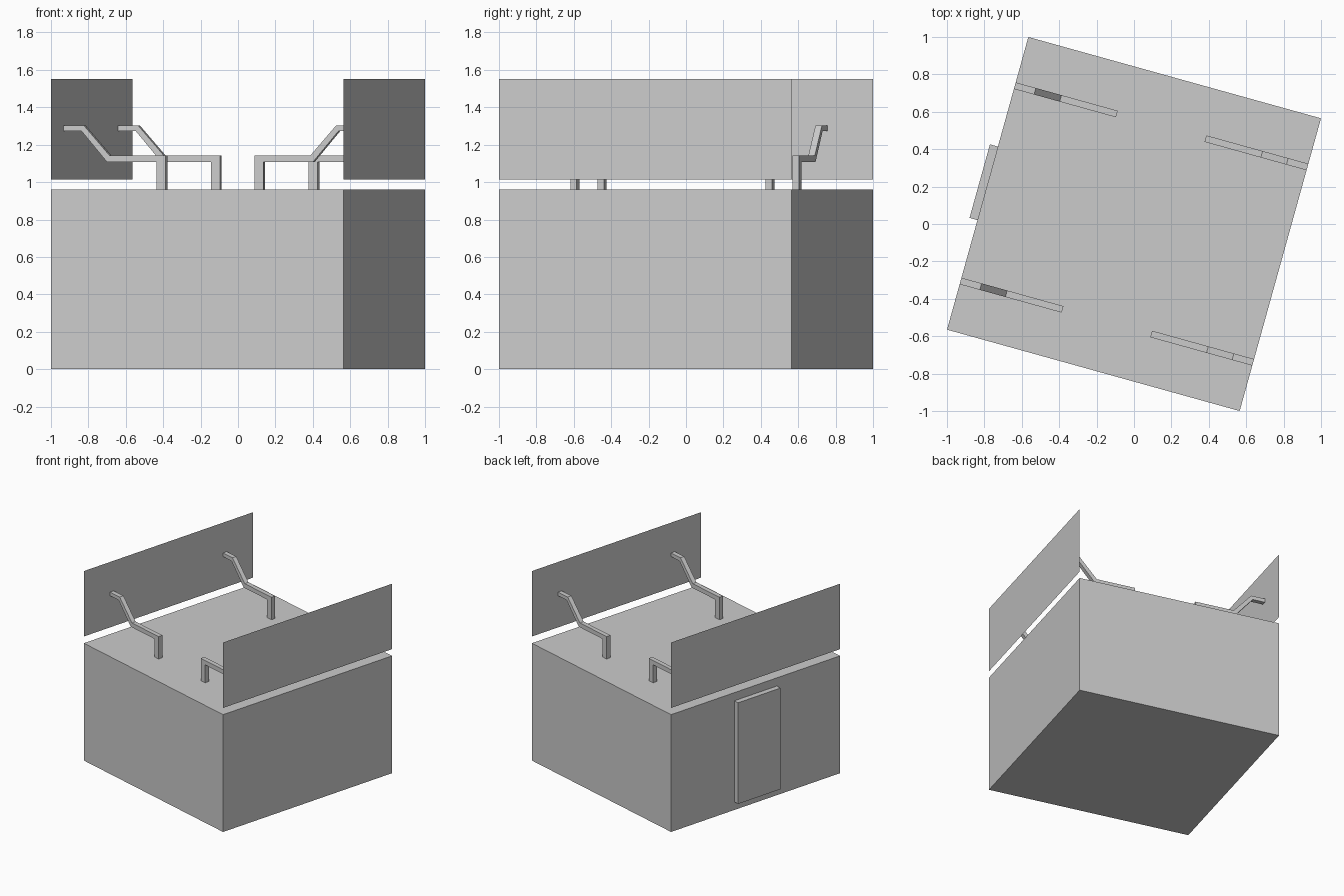
import bpy, bmesh
from math import radians
from mathutils import Matrix

if "Cube" in bpy.data.objects:
    bpy.data.objects.remove(bpy.data.objects["Cube"])

TURN = Matrix.Rotation(radians(-15.53), 4, 'Z')   # whole building is turned
H = 0.812                                         # half side of the square body


def finish(name, bm):
    bmesh.ops.recalc_face_normals(bm, faces=bm.faces)
    mesh = bpy.data.meshes.new(name)
    bm.to_mesh(mesh)
    bm.free()
    obj = bpy.data.objects.new(name, mesh)
    obj.matrix_world = TURN
    bpy.context.collection.objects.link(obj)
    return obj


def box(name, lo, hi):
    bm = bmesh.new()
    bmesh.ops.create_cube(bm, size=1)
    for v in bm.verts:
        v.co = [(a + b) / 2 + c * (b - a) for a, b, c in zip(lo, hi, v.co)]
    return finish(name, bm)


def panel(name, side):
    bm = bmesh.new()
    pts = [(-H, 1.015), (H, 1.015), (H, 1.55), (-H, 1.55)]
    face = bm.faces.new([bm.verts.new((side * H, y, z)) for y, z in pts])
    # face outward
    face.normal_update()
    if face.normal.x * side < 0:
        face.normal_flip()
    mesh_obj = bpy.data.meshes.new(name)
    bm.to_mesh(mesh_obj)
    bm.free()
    obj = bpy.data.objects.new(name, mesh_obj)
    obj.matrix_world = TURN
    bpy.context.collection.objects.link(obj)


def bracket(name, side, y, half=0.018):
    # bent arm outline: post, bar, slope, tip
    outline = [(0.246, 0.96), (0.246, 1.143), (0.558, 1.143), (0.70, 1.303),
               (H, 1.303), (H, 1.273), (0.713, 1.273), (0.571, 1.107),
               (0.296, 1.107), (0.296, 0.96)]
    bm = bmesh.new()
    face = bm.faces.new([bm.verts.new((side * x, y - half, z)) for x, z in outline])
    ext = bmesh.ops.extrude_face_region(bm, geom=[face], use_keep_orig=True)
    verts = [g for g in ext["geom"] if isinstance(g, bmesh.types.BMVert)]
    bmesh.ops.translate(bm, verts=verts, vec=(0, 2 * half, 0))
    finish(name, bm)


# main body and door
box("body", (-H, -H, 0), (H, H, 0.96))
box("door", (-H - 0.044, -0.204, 0.065), (-H, 0.204, 0.893))

# side boards held up by two brackets each
for side, label in ((-1, "left"), (1, "right")):
    panel(label + "_board", side)
    for y, end in ((-0.542, "front"), (0.542, "back")):
        bracket(f"{label}_{end}_bracket", side, y)
